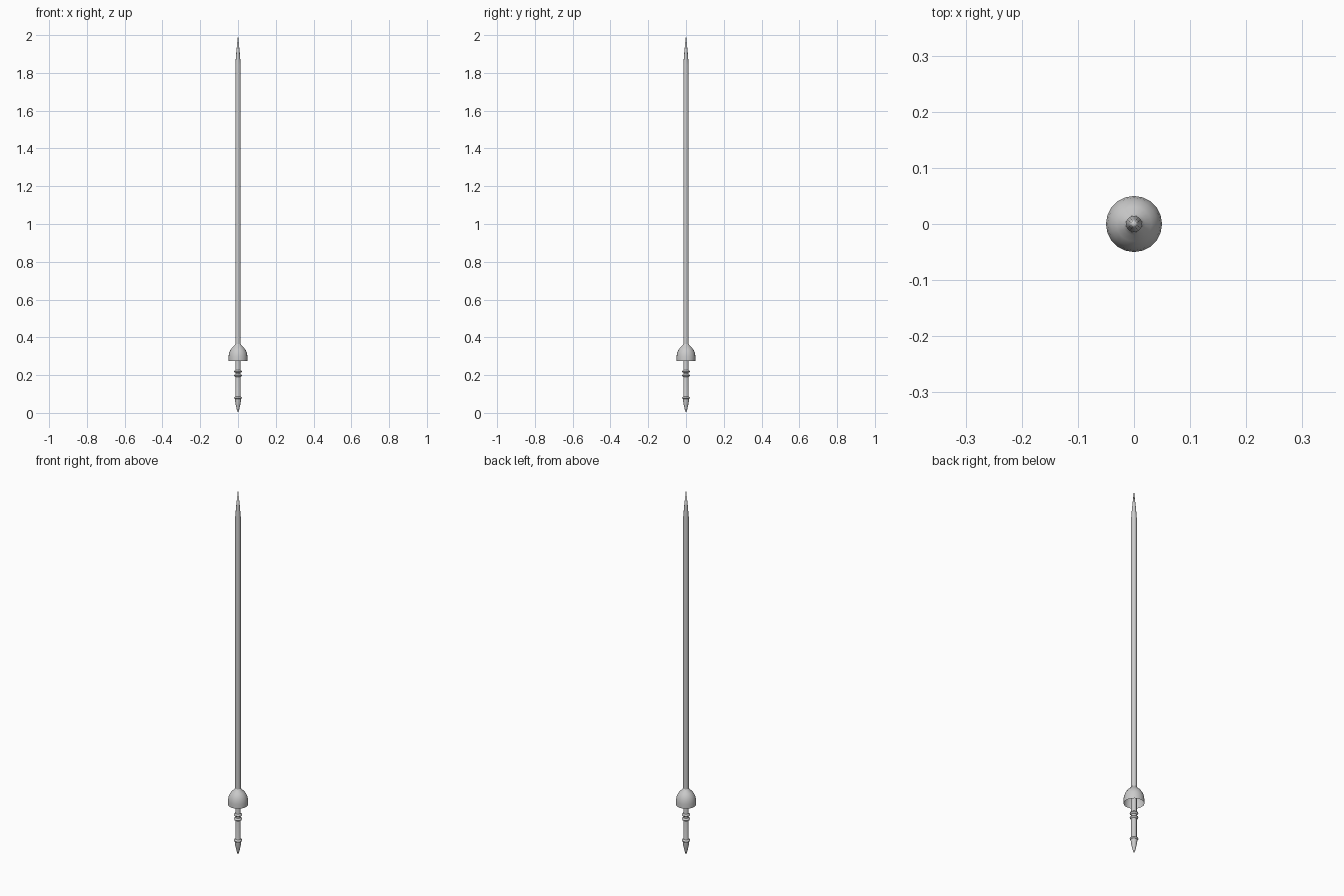
import bpy, bmesh
from math import cos, sin, pi

if "Cube" in bpy.data.objects:
    bpy.data.objects.remove(bpy.data.objects["Cube"])


def lathe(name, profile, sides):
    """Revolve (radius, z) points about z; radius 0 makes a pole."""
    bm = bmesh.new()
    rings = []
    for r, z in profile:
        if r == 0:
            rings.append([bm.verts.new((0, 0, z))])
        else:
            rings.append([bm.verts.new((r * cos(2 * pi * i / sides), r * sin(2 * pi * i / sides), z))
                          for i in range(sides)])
    for a, b in zip(rings, rings[1:]):
        for i in range(sides):
            j = (i + 1) % sides
            quad = [a[i % len(a)], a[j % len(a)], b[j % len(b)], b[i % len(b)]]
            bm.faces.new(list(dict.fromkeys(quad)))
    mesh = bpy.data.meshes.new(name)
    bm.to_mesh(mesh)
    bm.free()
    ob = bpy.data.objects.new(name, mesh)
    bpy.context.collection.objects.link(ob)
    bpy.ops.object.select_all(action='DESELECT')
    ob.select_set(True)
    bpy.context.view_layer.objects.active = ob
    bpy.ops.object.shade_smooth_by_angle(angle=0.6)
    return ob


# long shaft with tapered point
lathe("shaft", [(0.0145, 0.35), (0.0145, 1.84), (0.009, 1.91), (0, 2.0)], 12)

# hollow bell-shaped hand guard, open below
lathe("hand_guard", [(0.05, 0.275), (0.05, 0.299), (0.047, 0.317), (0.041, 0.332),
                     (0.031, 0.346), (0.020, 0.356), (0.0145, 0.365)], 20)

# grip inside and below the guard, with pointed pommel
lathe("grip", [(0, 0), (0.007, 0.020), (0.014, 0.052), (0.0165, 0.073), (0.0165, 0.077),
               (0.0135, 0.085), (0.0135, 0.355)], 12)

# collars around the grip
for name, z, r in (("upper_collar", 0.22, 0.021), ("lower_collar", 0.197, 0.021),
                   ("pommel_collar", 0.08, 0.021)):
    lathe(name, [(0.013, z - 0.008), (r - 0.002, z - 0.004), (r, z),
                 (r - 0.002, z + 0.004), (0.013, z + 0.008)], 12)
